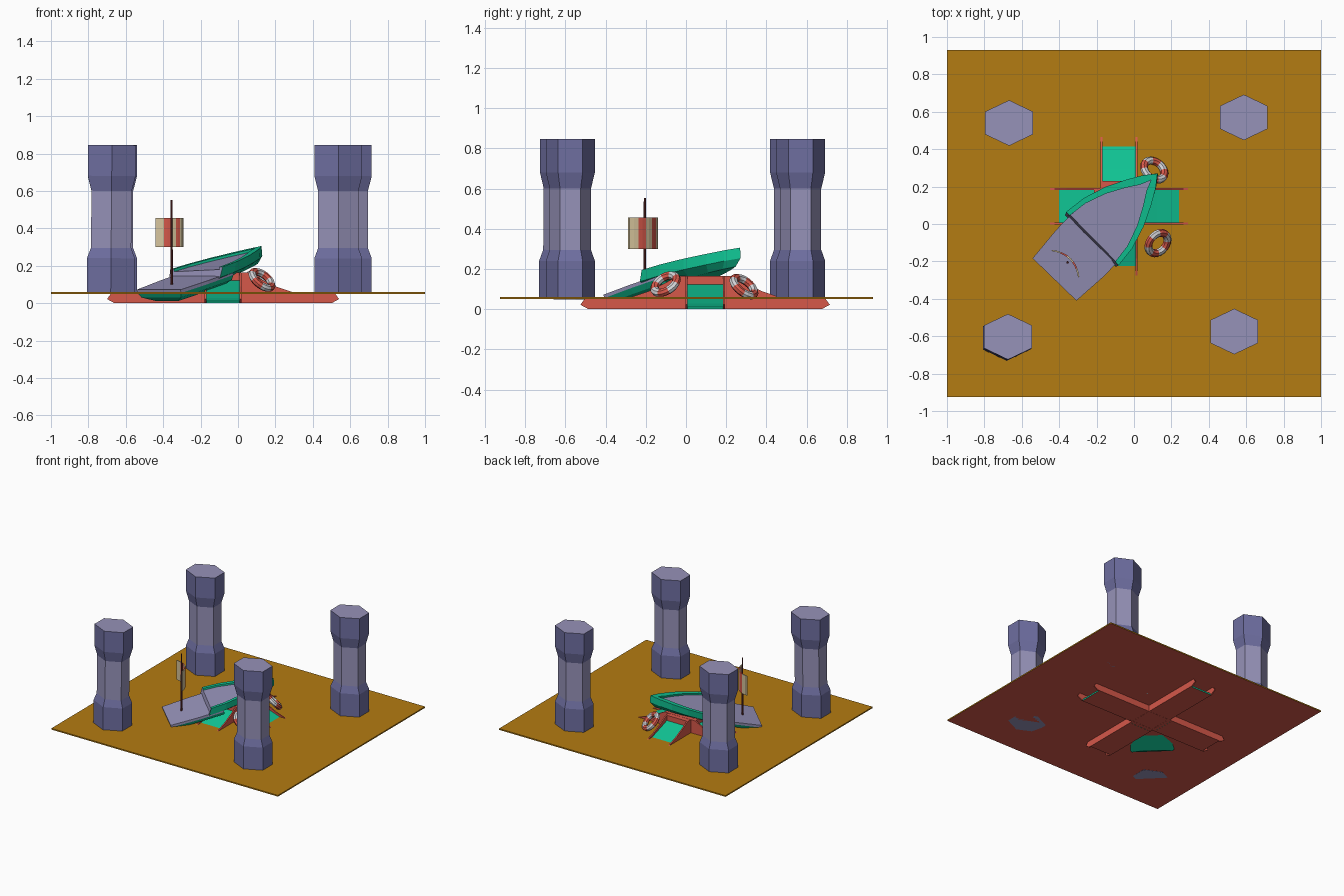
import bpy, bmesh, math
from mathutils import Matrix, Vector

if "Cube" in bpy.data.objects:
    bpy.data.objects.remove(bpy.data.objects["Cube"])


def material(name, r, g, b):
    lin = [((c / 255 + 0.055) / 1.055) ** 2.4 if c > 10 else c / 255 / 12.92 for c in (r, g, b)]
    m = bpy.data.materials.new(name)
    m.diffuse_color = (*lin, 1)
    m.use_nodes = True
    m.node_tree.nodes["Principled BSDF"].inputs["Base Color"].default_value = m.diffuse_color
    return m


OCHRE = material("ochre sand", 180, 124, 18)
RED = material("coral red", 214, 88, 74)
GREEN = material("sea green", 16, 196, 148)
STONE = material("lilac stone", 150, 146, 184)
BLUE = material("blue stone", 110, 110, 160)
WOOD = material("dark red wood", 105, 45, 45)
CREAM = material("cream cloth", 214, 196, 156)
WHITE = material("pale grey", 212, 212, 216)


def finish(name, bm, mats, rule=None, matrix=Matrix()):
    """Turn a bmesh into an object; rule(face) gives the material index."""
    bmesh.ops.recalc_face_normals(bm, faces=bm.faces[:])
    bm.normal_update()
    if rule:
        for f in bm.faces:
            f.material_index = rule(f)
    me = bpy.data.meshes.new(name)
    bm.to_mesh(me)
    bm.free()
    for m in mats:
        me.materials.append(m)
    ob = bpy.data.objects.new(name, me)
    ob.matrix_world = matrix
    bpy.context.collection.objects.link(ob)
    return ob


def box(name, lo, hi, mats, rule=None, matrix=Matrix()):
    bm = bmesh.new()
    bmesh.ops.create_cube(bm, size=1)
    for v in bm.verts:
        v.co = [(a + b) / 2 + c * (b - a) for a, b, c in zip(lo, hi, v.co)]
    return finish(name, bm, mats, rule, matrix)


def prism(name, profile, y0, y1, mats, rule=None, matrix=Matrix()):
    """Extrude an x-z profile from y0 to y1."""
    bm = bmesh.new()
    face = bm.faces.new([bm.verts.new((x, y0, z)) for x, z in profile])
    ext = bmesh.ops.extrude_face_region(bm, geom=[face])
    for v in ext["geom"]:
        if isinstance(v, bmesh.types.BMVert):
            v.co.y = y1
    return finish(name, bm, mats, rule, matrix)


def bridge(bm, a, b, closed=False):
    n = len(a)
    return [bm.faces.new((a[i], a[(i + 1) % n], b[(i + 1) % n], b[i]))
            for i in range(n if closed else n - 1)]


# sand plate, red underneath
box("sand_plate", (-1, -0.925, 0.05), (1, 0.93, 0.06), [OCHRE, RED],
    lambda f: int(f.normal.z < -0.5))

# four hexagonal towers, the front left one leaning a little
rings = [(0.05, 1), (0.24, 1), (0.295, 0.84), (0.6, 0.84), (0.68, 1), (0.845, 1)]
hexagon = [(0, 0.122), (-0.128, 0.061), (-0.128, -0.061),
           (0, -0.122), (0.128, -0.061), (0.128, 0.061)]


def tower(name, x, y, lean=0):
    bm = bmesh.new()
    loops = [[bm.verts.new((a * s, b * s, z)) for a, b in hexagon] for z, s in rings]
    for a, b in zip(loops, loops[1:]):
        bridge(bm, a, b, True)
    bm.faces.new(loops[0])
    bm.faces.new(loops[-1])

    def rule(f):
        z = f.calc_center_median().z
        return int(abs(f.normal.z) < 0.9 and not 0.3 < z < 0.6)
    finish(name, bm, [STONE, BLUE], rule,
           Matrix.Translation((x, y, 0)) @ Matrix.Rotation(lean, 4, Vector((1, -1, 0))))


tower("tower_back_left", -0.668, 0.54)
tower("tower_back_right", 0.587, 0.57)
tower("tower_front_right", 0.536, -0.575)
tower("tower_front_left", -0.681, -0.61, -0.012)

# four slides forming a cross, half buried in the sand
wall = [(0, 0), (0.58, 0), (0.62, 0.022), (0.60, 0.05), (0.37, 0.06),
        (0.28, 0.09), (0.2, 0.13), (0.135, 0.165), (0, 0.165)]
floor = [(0.12, 0), (0.12, 0.128), (0.2, 0.1), (0.32, 0.06),
         (0.45, 0.028), (0.57, 0.012), (0.57, 0)]
for k in range(4):
    m = Matrix.Translation((-0.08, 0.095, 0)) @ Matrix.Rotation(k * math.pi / 2, 4, 'Z')
    for s in (-1, 1):
        prism("slide_wall", wall, s * 0.088, s * 0.098, [RED], None, m)
    prism("slide_floor", floor, -0.089, 0.089, [GREEN, RED],
          lambda f: int(f.normal.z < -0.5), m)
    box("slide_deck", (0, -0.089, 0.001), (0.135, 0.089, 0.164), [RED], None, m)

# bow half of the broken boat
bow_m = (Matrix.Translation((-0.222, -0.078, 0.188)) @ Matrix.Rotation(math.radians(45), 4, 'Z')
         @ Matrix.Rotation(math.radians(-13.5), 4, 'Y') @ Matrix.Rotation(math.radians(-2), 4, 'X'))
half = [(0, 0.2), (0.12, 0.187), (0.25, 0.147), (0.36, 0.095), (0.44, 0.05)]
outline = half + [(0.505, 0)] + [(x, -y) for x, y in reversed(half)]
bm = bmesh.new()


def hull_loop(xs, ys, z, rim=0, aft=0):
    out = []
    for x, y in outline:
        x2 = x * xs - aft * (1 - x / 0.505)
        out.append(bm.verts.new((x2, math.copysign(max(abs(y * ys) - rim, 0), y), z)))
    return out


outer = hull_loop(1, 1, 0)
inner = hull_loop(0.9, 1, 0, 0.027)
deck = hull_loop(0.9, 1, -0.014, 0.027)
side = hull_loop(0.985, 0.97, -0.052, 0, 0.03)
keel = hull_loop(0.9, 0.6, -0.085, 0, 0.035)
for a, b in ((outer, inner), (inner, deck), (outer, side), (side, keel)):
    bridge(bm, a, b)
grey = [bm.faces.new(deck),
        bm.faces.new((outer[0], inner[0], deck[0], deck[-1], inner[-1], outer[-1],
                      side[-1], keel[-1], keel[0], side[0]))]
bm.faces.new(keel)
finish("boat_bow", bm, [GREEN, STONE], lambda f: int(f in grey), bow_m)

# stern half: grey deck slab on a green hull, sunk into the sand
stern_m = (Matrix.Translation((-0.425, -0.297, 0.072)) @ Matrix.Rotation(math.radians(46), 4, 'Z')
           @ Matrix.Rotation(math.radians(-14), 4, 'Y'))
bm = bmesh.new()
loops = []
for z, w, x0 in ((0, 1, 0), (-0.018, 1, 0), (-0.045, 0.9, 0.01), (-0.075, 0.5, 0.05)):
    loops.append([bm.verts.new((x, y * w, z)) for x, y in
                  ((x0, 0.163), (0.2, 0.178), (0.4, 0.178), (0.4, -0.178), (0.2, -0.178), (x0, -0.163))])
for a, b in zip(loops, loops[1:]):
    bridge(bm, a, b, True)
bm.faces.new(loops[0])
bm.faces.new(loops[-1])
finish("boat_stern", bm, [GREEN, STONE],
       lambda f: int(f.calc_center_median().z > -0.012), stern_m)

# mast
bm = bmesh.new()
bmesh.ops.create_cone(bm, cap_ends=True, segments=8, radius1=0.007, radius2=0.005, depth=0.465)
finish("mast", bm, [WOOD], None, Matrix.Translation((-0.355, -0.205, 0.32)))

# striped, bulging sail
bm = bmesh.new()
steps = 10
cols = []
for i in range(steps + 1):
    t = i / steps * 2 - 1
    bulge = 0.037 * (1 - t * t)
    cols.append([bm.verts.new((bulge + dx, t * 0.101, z))
                 for dx, z in ((0, 0.3), (0, 0.455), (0.009, 0.455), (0.009, 0.3))])
for a, b in zip(cols, cols[1:]):
    bridge(bm, a, b, True)
bm.faces.new(cols[0])
bm.faces.new(cols[-1])
finish("sail", bm, [CREAM, RED],
       lambda f: min(4, max(0, int((f.calc_center_median().y + 0.101) / 0.0404))) % 2,
       Matrix.Translation((-0.37, -0.216, 0)) @ Matrix.Rotation(math.radians(45), 4, 'Z'))


# two life rings leaning on the slides
def life_ring(name, loc, normal):
    bm = bmesh.new()
    n = 24
    loops = []
    for i in range(n):
        a = math.tau * i / n
        loop = []
        for j in range(8):
            b = math.tau * (j + 0.5) / 8
            r = 0.061 + 0.022 * math.cos(b)
            loop.append(bm.verts.new((r * math.cos(a), r * math.sin(a), 0.02 * math.sin(b))))
        loops.append(loop)
    for i in range(n):
        bridge(bm, loops[i], loops[(i + 1) % n], True)

    def rule(f):
        c = f.calc_center_median()
        return int((math.atan2(c.y, c.x) % math.tau) / (math.tau / 8)) % 2
    rot = Vector(normal).to_track_quat('Z', 'Y').to_matrix().to_4x4()
    finish(name, bm, [RED, WHITE], rule, Matrix.Translation(loc) @ rot)


life_ring("life_ring_front", (0.128, -0.102, 0.125), (0.55, -0.45, 0.7))
life_ring("life_ring_back", (0.108, 0.288, 0.112), (0.45, 0.55, 0.7))
